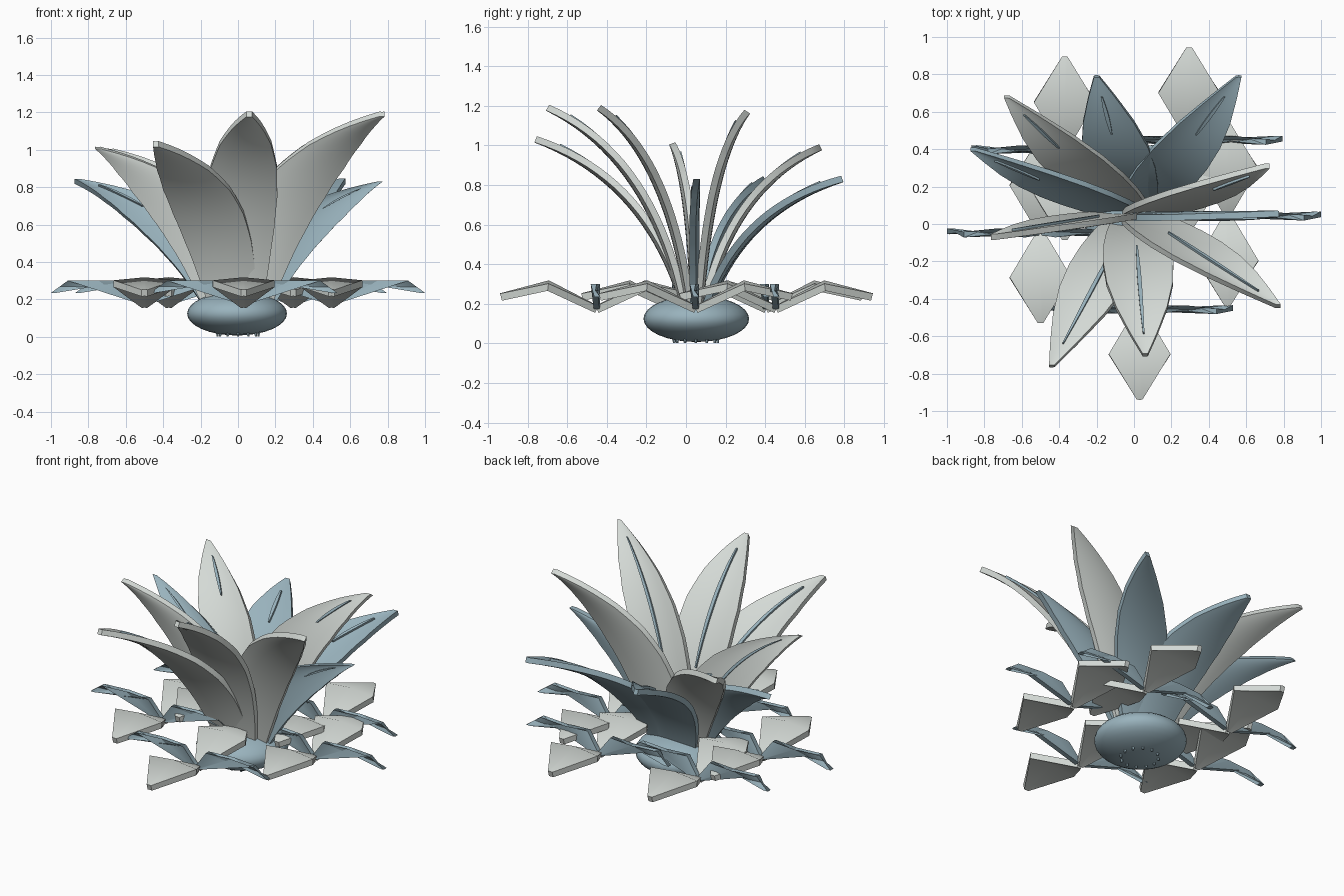
import bpy, bmesh, math
from mathutils import Vector

if "Cube" in bpy.data.objects:
    bpy.data.objects.remove(bpy.data.objects["Cube"])


def material(name, rgb):
    m = bpy.data.materials.new(name)
    m.use_nodes = True
    m.diffuse_color = (*rgb, 1)
    m.node_tree.nodes["Principled BSDF"].inputs["Base Color"].default_value = (*rgb, 1)
    return m


PALE = material("pale grey", (0.66, 0.70, 0.67))
BLUE = material("dusty blue", (0.32, 0.45, 0.51))
CENTRE = Vector((0, 0.05, 0))
X = Vector((1, 0, 0))


def finish(name, bm, mat, angle):
    bmesh.ops.recalc_face_normals(bm, faces=bm.faces)
    me = bpy.data.meshes.new(name)
    bm.to_mesh(me)
    bm.free()
    me.materials.append(mat)
    ob = bpy.data.objects.new(name, me)
    bpy.context.collection.objects.link(ob)
    bpy.ops.object.select_all(action='DESELECT')
    ob.select_set(True)
    bpy.context.view_layer.objects.active = ob
    bpy.ops.object.shade_smooth_by_angle(angle=math.radians(angle))
    return ob


def blade(name, path, widths, mat, cup=0.0, thick=0.03, lift=0.0, cols=8, angle=40):
    """Solid strip swept along a path, always spread along the x axis."""
    bm = bmesh.new()
    side = 1 if path[-1].y > path[0].y else -1
    rings = []
    for i, (p, w) in enumerate(zip(path, widths)):
        t = path[min(i + 1, len(path) - 1)] - path[max(i - 1, 0)]
        n = X.cross(t).normalized() * side
        us = [2 * k / cols - 1 for k in range(cols + 1)]
        top = [p + X * w * u + n * (cup * u * u * w + lift + thick / 2) for u in us]
        low = [p + X * w * u + n * (cup * u * u * w + lift - thick / 2) for u in us]
        rings.append([bm.verts.new(v) for v in top + low[::-1]])
    for a, b in zip(rings, rings[1:]):
        for k in range(len(a)):
            j = (k + 1) % len(a)
            bm.faces.new((a[k], a[j], b[j], b[k]))
    bm.faces.new(rings[0])
    bm.faces.new(rings[-1][::-1])
    return finish(name, bm, mat, angle)


def lerp_table(table, t):
    for (t0, v0), (t1, v1) in zip(table, table[1:]):
        if t <= t1:
            s = (t - t0) / (t1 - t0)
            return v0 + (v1 - v0) * s
    return table[-1][1]


# Tall arching leaves, each with a raised midrib
LEAF_WIDTH = [(0, 0.125), (0.15, 0.155), (0.3, 0.178), (0.45, 0.188), (0.6, 0.177),
              (0.75, 0.137), (0.88, 0.08), (0.96, 0.037), (1, 0.014)]
LEAVES = [
    (0.06, -0.70, 1.19, PALE), (0.77, -0.44, 1.19, PALE), (-0.44, -0.76, 1.03, PALE),
    (-0.75, -0.07, 1.01, PALE), (0.71, 0.31, 1.17, PALE), (-0.68, 0.68, 0.99, PALE),
    (-0.86, 0.40, 0.83, BLUE), (-0.20, 0.79, 0.83, BLUE), (0.56, 0.79, 0.83, BLUE),
    (0.76, 0.055, 0.83, BLUE),
]


def leaf_point(tip, t):
    out = Vector((tip.x, tip.y, 0)) - CENTRE
    start = CENTRE + out.normalized() * 0.06 + Vector((0, 0, 0.15))
    mid = start.lerp(tip, 0.235)
    mid.z = start.z + (tip.z - start.z) * 0.75
    return start.lerp(mid, t).lerp(mid.lerp(tip, t), t)


for i, (x, y, z, mat) in enumerate(LEAVES):
    tip = Vector((x, y, z))
    ts = [k / 20 for k in range(21)]
    blade(f"leaf_{i + 1}", [leaf_point(tip, t) for t in ts],
          [lerp_table(LEAF_WIDTH, t) for t in ts], mat, cup=0.1, thick=0.033)
    first = 0.3 if y < 0.05 else 0.68
    rib = [first + (0.9 - first) * k / 12 for k in range(13)]
    blade(f"midrib_{i + 1}", [leaf_point(tip, t) for t in rib],
          [0.004 + 0.007 * math.sin(math.pi * k / 12) for k in range(13)],
          BLUE, thick=0.02, lift=0.02, cols=2)

# Ring of five low rosettes, each with four folded diamond petals
HUBS = [(0.03, -0.45), (0.5, 0.05), (0.295, 0.455), (-0.37, 0.405), (-0.5, -0.04)]
for c, (hx, hy) in enumerate(HUBS):
    for k, d in enumerate((X, Vector((0, 1, 0)), -X, Vector((0, -1, 0)))):
        sideways = k % 2 == 0
        path = [Vector((hx, hy, h)) + d * r
                for r, h in ((0, 0.172), (0.245, 0.3), (0.485, 0.235))]
        blade(f"rosette_{c + 1}_petal_{k + 1}", path, (0.015, 0.165, 0.015),
              BLUE if sideways else PALE, cup=-0.1,
              thick=0.03 if sideways else 0.037, cols=2, angle=50)

# Rounded bulb with small root nubs underneath
bm = bmesh.new()
bmesh.ops.create_uvsphere(bm, u_segments=32, v_segments=16, radius=1)
for v in bm.verts:
    v.co = Vector((v.co.x * 0.267 - 0.005, v.co.y * 0.267 + 0.052, v.co.z * 0.117 + 0.124))
finish("bulb", bm, BLUE, 60)

bm = bmesh.new()
for k in range(12):
    a = math.tau * k / 12
    made = bmesh.ops.create_cone(bm, cap_ends=True, segments=6, radius1=0.006, radius2=0.009, depth=0.024)
    for v in made["verts"]:
        v.co += CENTRE + Vector((0.11 * math.cos(a), 0.11 * math.sin(a), 0.014))
finish("root_nubs", bm, BLUE, 30)
